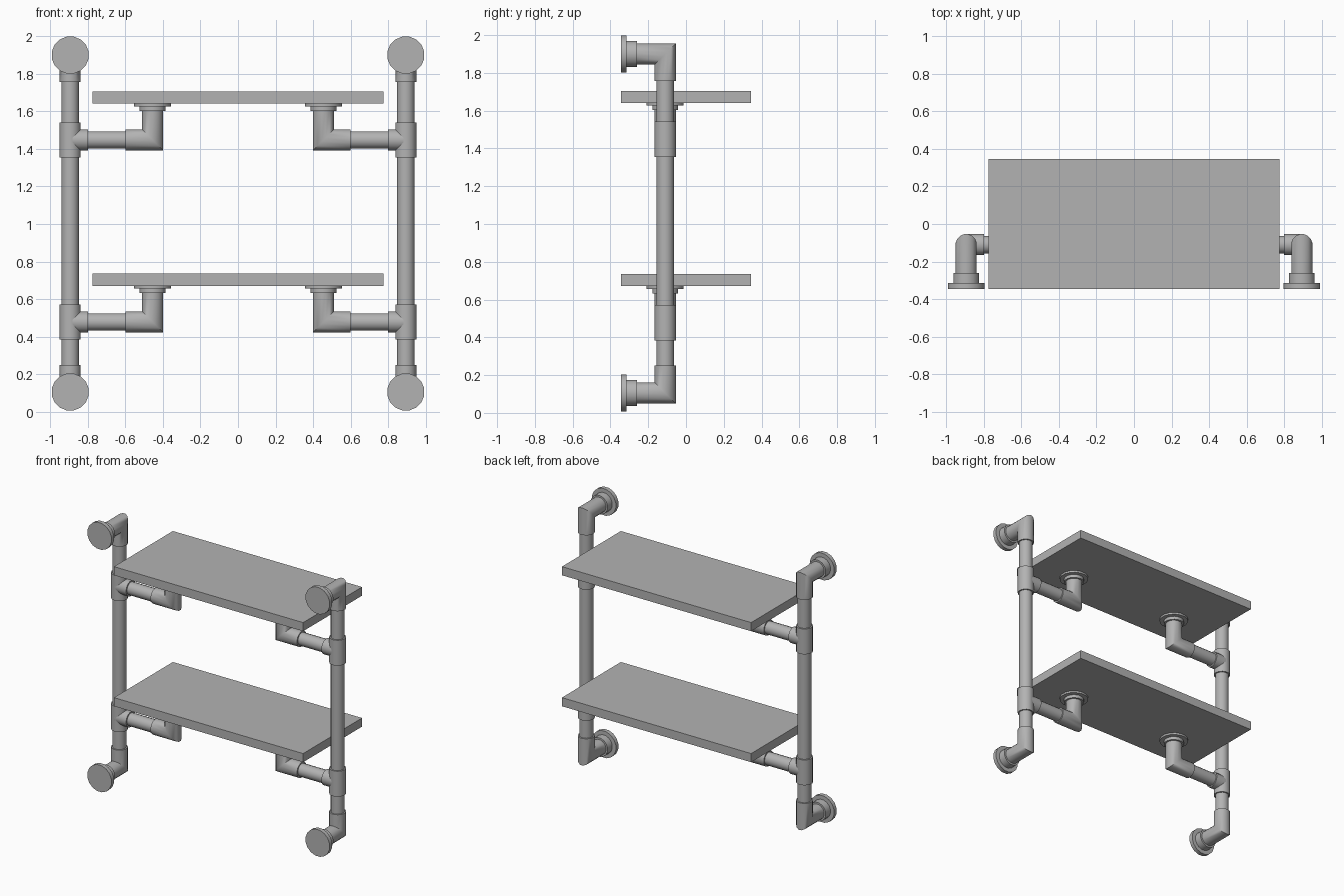
import bpy, bmesh, math
from mathutils import Vector

cube = bpy.data.objects.get("Cube")
if cube:
    bpy.data.objects.remove(cube, do_unlink=True)

steel = bpy.data.materials.new("mid grey")
steel.use_nodes = True
GREY = (0.45, 0.45, 0.45, 1)
steel.diffuse_color = GREY
steel.node_tree.nodes["Principled BSDF"].inputs["Base Color"].default_value = GREY

SIDES = 16
PIPE_R, FIT_R, COLLAR_R, DISC_R = 0.047, 0.057, 0.07, 0.1
POST_X, POST_Y, ARM_X = 0.894, -0.11, 0.455


def finish(name, bm, smooth=True):
    bmesh.ops.recalc_face_normals(bm, faces=bm.faces)
    mesh = bpy.data.meshes.new(name)
    bm.to_mesh(mesh)
    bm.free()
    mesh.materials.append(steel)
    obj = bpy.data.objects.new(name, mesh)
    bpy.context.collection.objects.link(obj)
    if smooth:
        bpy.ops.object.select_all(action="DESELECT")
        obj.select_set(True)
        bpy.context.view_layer.objects.active = obj
        bpy.ops.object.shade_smooth_by_angle(angle=math.radians(35))
    return obj


def tube(name, points, radius):
    """Round bar along a path, with mitred corners and closed ends."""
    pts = [Vector(p) for p in points]
    dirs = [(b - a).normalized() for a, b in zip(pts, pts[1:])]
    u = dirs[0].orthogonal().normalized()
    v = dirs[0].cross(u)
    bm = bmesh.new()
    ring = []
    for k in range(SIDES):
        a = 2 * math.pi * (k + 0.5) / SIDES
        ring.append(pts[0] + radius * (math.cos(a) * u + math.sin(a) * v))
    rings = [[bm.verts.new(p) for p in ring]]
    for i, d in enumerate(dirs):
        # slide the ring along this leg until it meets the joint plane
        n = d + dirs[i + 1] if i + 1 < len(dirs) else d
        ring = [p + d * ((pts[i + 1] - p).dot(n) / d.dot(n)) for p in ring]
        rings.append([bm.verts.new(p) for p in ring])
    for lo, hi in zip(rings, rings[1:]):
        for k in range(SIDES):
            j = (k + 1) % SIDES
            bm.faces.new((lo[k], lo[j], hi[j], hi[k]))
    bm.faces.new(rings[0])
    bm.faces.new(rings[-1])
    return finish(name, bm)


def shelf(name, z):
    bm = bmesh.new()
    bmesh.ops.create_cube(bm, size=1)
    bmesh.ops.scale(bm, vec=(1.55, 0.69, 0.064), verts=bm.verts)
    bmesh.ops.translate(bm, vec=(0, 0, z + 0.032), verts=bm.verts)
    finish(name, bm, smooth=False)


levels = {"lower": 0.671, "upper": 1.641}
for level, z in levels.items():
    shelf(level + "_shelf", z)

for side, s in (("left", 1), ("right", -1)):
    px, ax = s * POST_X, s * ARM_X
    # upright post
    tube(side + "_post", [(px, POST_Y, 0.2), (px, POST_Y, 1.8)], PIPE_R)

    # end elbows with wall flanges
    for end, z, inner in (("bottom", 0.105, 0.25), ("top", 1.9, 1.757)):
        tag = f"{side}_{end}_"
        tube(tag + "elbow", [(px, POST_Y, inner), (px, POST_Y, z), (px, -0.27, z)], FIT_R)
        tube(tag + "flange_collar", [(px, -0.26, z), (px, -0.32, z)], COLLAR_R)
        tube(tag + "wall_flange", [(px, -0.315, z), (px, -0.345, z)], DISC_R)

    # shelf brackets: tee, arm, elbow and flange under each shelf
    for level, top in levels.items():
        tag = f"{side}_{level}_"
        z = top - 0.193
        tube(tag + "tee", [(px, POST_Y, z - 0.094), (px, POST_Y, z + 0.094)], FIT_R)
        tube(tag + "tee_branch", [(px, POST_Y, z), (s * 0.8, POST_Y, z)], FIT_R)
        tube(tag + "arm", [(s * 0.82, POST_Y, z), (s * 0.58, POST_Y, z)], PIPE_R)
        tube(tag + "arm_elbow",
             [(s * 0.6, POST_Y, z), (ax, POST_Y, z), (ax, POST_Y, top - 0.03)], FIT_R)
        tube(tag + "shelf_flange_collar",
             [(ax, POST_Y, top - 0.038), (ax, POST_Y, top - 0.012)], COLLAR_R)
        tube(tag + "shelf_flange",
             [(ax, POST_Y, top - 0.014), (ax, POST_Y, top)], DISC_R)
